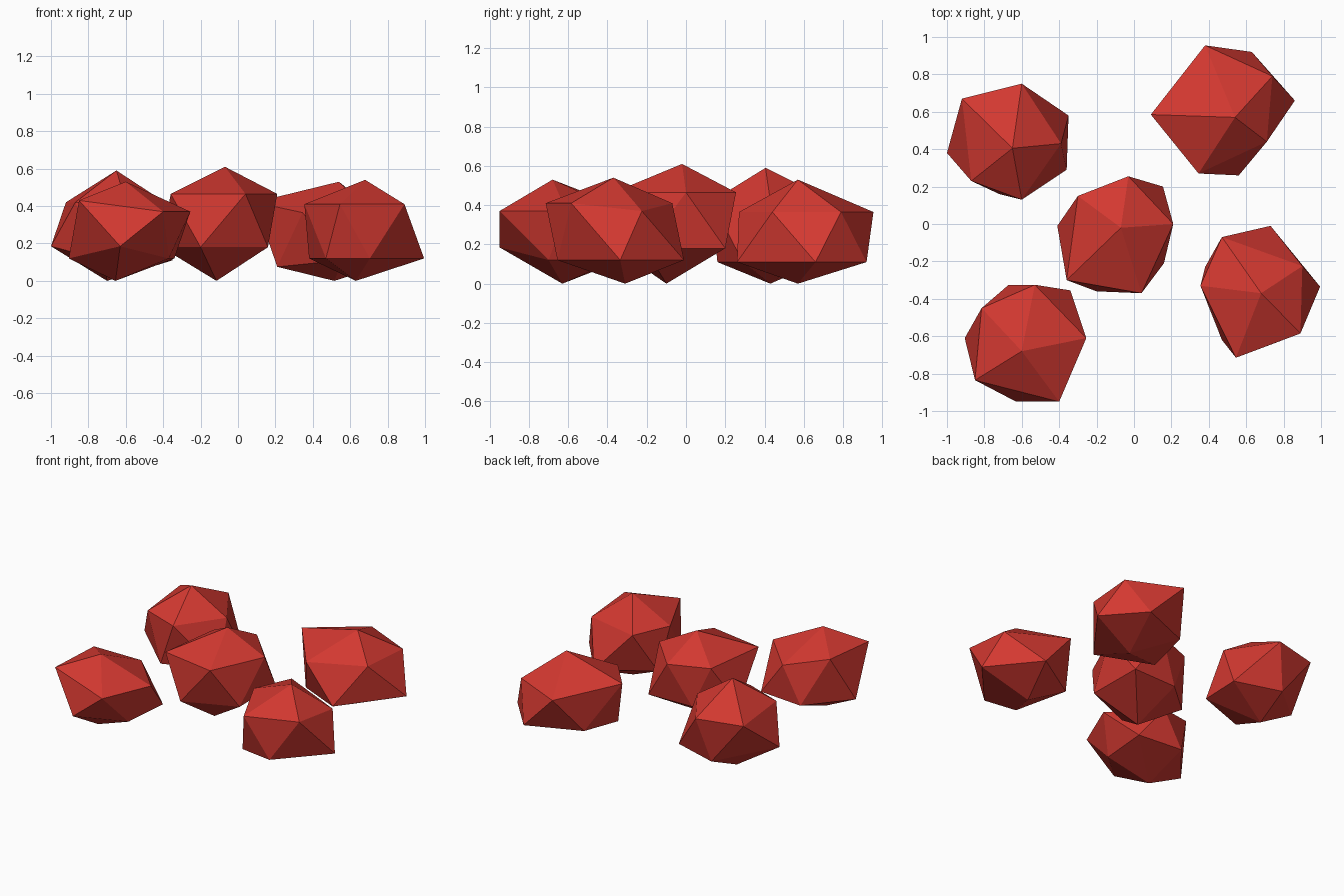
import bpy
import bmesh

if "Cube" in bpy.data.objects:
    bpy.data.objects.remove(bpy.data.objects["Cube"])

red = bpy.data.materials.new("red_stone")
red.diffuse_color = (0.65, 0.04, 0.03, 1)
red.use_nodes = True
red.node_tree.nodes["Principled BSDF"].inputs["Base Color"].default_value = red.diffuse_color


def stone(name, top, upper_z, upper, lower_z, lower, bottom):
    """Irregular 20-sided stone: two staggered five-point rings between two tips.
    Ring points are x, y at the ring's height, or x, y, z where one strays from it."""
    bm = bmesh.new()
    t = bm.verts.new(top)
    b = bm.verts.new((*bottom, 0))
    u = [bm.verts.new((*p, upper_z)[:3]) for p in upper]
    w = [bm.verts.new((*p, lower_z)[:3]) for p in lower]
    for i in range(5):
        j = (i + 1) % 5
        bm.faces.new((t, u[i], u[j]))
        bm.faces.new((u[i], w[i], u[j]))
        bm.faces.new((w[i], w[j], u[j]))
        bm.faces.new((b, w[j], w[i]))
    bmesh.ops.recalc_face_normals(bm, faces=bm.faces)
    mesh = bpy.data.meshes.new(name)
    bm.to_mesh(mesh)
    bm.free()
    mesh.materials.append(red)
    bpy.context.collection.objects.link(bpy.data.objects.new(name, mesh))


# Stones: tip, upper ring, lower ring, foot (rings counter-clockwise from +x)
stone("back_left_stone", (-.65, .405, .59),
      .42, [(-.39, .43), (-.60, .75), (-.92, .67), (-.87, .23), (-.60, .13)],
      .11, [(-.35, .58), (-.675, .68), (-1, .38, .185), (-.72, .16), (-.36, .29)],
      (-.70, .43))

stone("middle_stone", (-.07, -.02, .61),
      .465, [(.21, 0), (-.03, .255), (-.30, .15), (-.36, -.30), (.04, -.37)],
      .18, [(.155, .20), (-.18, .19), (-.41, -.01), (-.20, -.36), (.16, -.21)],
      (-.115, -.10))

stone("back_right_stone", (.54, .57, .53),
      .365, [(.71, .44), (.74, .79), (.38, .955), (.09, .585, .42), (.345, .27)],
      .11, [(.86, .66), (.63, .92), (.26, .77), (.21, .46, .075), (.56, .26)],
      (.515, .57))

stone("front_right_stone", (.68, -.37, .54),
      .41, [(.90, -.225, .37), (.47, -.07), (.355, -.33), (.545, -.715), (.89, -.585)],
      .12, [(.73, -.01), (.38, -.23), (.47, -.62), (.705, -.655), (.995, -.335)],
      (.63, -.31))

stone("front_left_stone", (-.60, -.68, .53),
      .37, [(-.255, -.61), (-.53, -.325), (-.815, -.45, .44), (-.85, -.835, .43), (-.40, -.95)],
      .12, [(-.34, -.355), (-.67, -.325), (-.905, -.61), (-.63, -.95, .185), (-.37, -.70)],
      (-.655, -.63))
